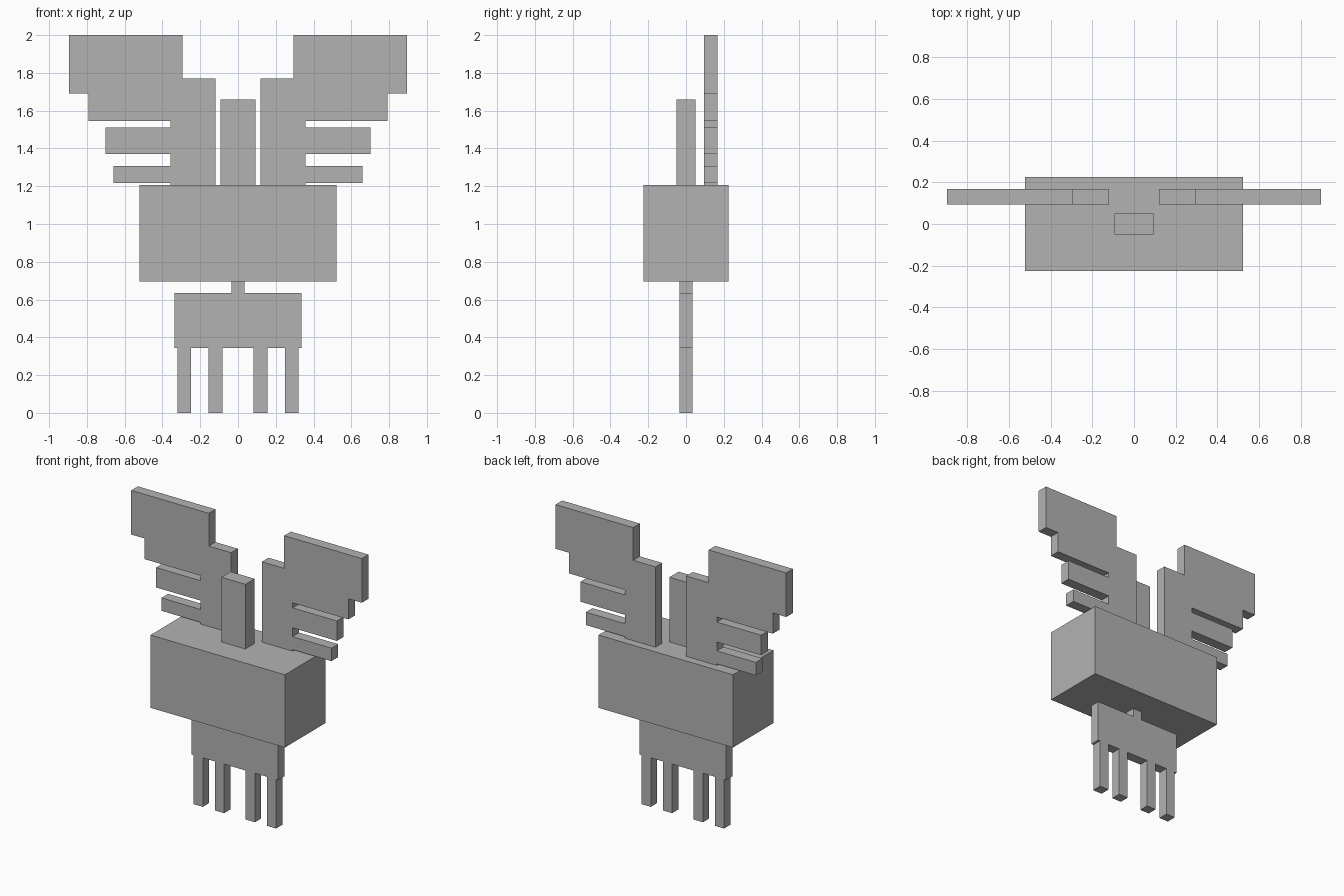
import bpy
import bmesh

cube = bpy.data.objects.get("Cube")
if cube:
    bpy.data.objects.remove(cube, do_unlink=True)

# One plain grey for the whole model
GREY = (0.45, 0.45, 0.45, 1.0)
grey = bpy.data.materials.new("plain_grey")
grey.use_nodes = True
grey.diffuse_color = GREY
grey.node_tree.nodes["Principled BSDF"].inputs["Base Color"].default_value = GREY


def slab(name, outline, y_front, y_back):
    """Extrude an x-z outline from y_front to y_back."""
    bm = bmesh.new()
    face = bm.faces.new([bm.verts.new((x, y_front, z)) for x, z in outline])
    extruded = bmesh.ops.extrude_face_region(bm, geom=[face])["geom"]
    moved = [v for v in extruded if isinstance(v, bmesh.types.BMVert)]
    bmesh.ops.translate(bm, verts=moved, vec=(0, y_back - y_front, 0))
    bmesh.ops.recalc_face_normals(bm, faces=bm.faces)
    mesh = bpy.data.meshes.new(name)
    bm.to_mesh(mesh)
    bm.free()
    mesh.materials.append(grey)
    obj = bpy.data.objects.new(name, mesh)
    bpy.context.collection.objects.link(obj)
    return obj


def box(name, x0, x1, z0, z1, half_depth):
    return slab(name, [(x0, z0), (x1, z0), (x1, z1), (x0, z1)], -half_depth, half_depth)


# Central column: body, head, connector and hip plate
BODY_BOTTOM, BODY_TOP = 0.695, 1.206
HIP_BOTTOM, HIP_TOP = 0.344, 0.635
THIN = 0.035
box("body", -0.522, 0.522, BODY_BOTTOM, BODY_TOP, 0.225)
box("head", -0.093, 0.093, BODY_TOP, 1.66, 0.051)
box("connector", -0.035, 0.035, HIP_TOP, BODY_BOTTOM, THIN)
box("hip_plate", -0.336, 0.336, HIP_BOTTOM, HIP_TOP, THIN)

# Stepped wing with two feather fingers on its outer edge
wing = [(0.119, BODY_TOP), (0.119, 1.77), (0.293, 1.77), (0.293, 2.0),
        (0.896, 2.0), (0.896, 1.69), (0.792, 1.69), (0.792, 1.545),
        (0.358, 1.545), (0.358, 1.51), (0.702, 1.51), (0.702, 1.37),
        (0.358, 1.37), (0.358, 1.308), (0.66, 1.308), (0.66, 1.217),
        (0.358, 1.217), (0.358, BODY_TOP)]

# Mirrored pairs: wings and legs
for side, sign in (("left", 1), ("right", -1)):
    slab(f"{side}_wing", [(sign * x, z) for x, z in wing], 0.094, 0.168)
    for place, x0, x1 in (("inner", 0.083, 0.156), ("outer", 0.249, 0.32)):
        box(f"{side}_{place}_leg", sign * x0, sign * x1, 0.0, HIP_BOTTOM, THIN)
